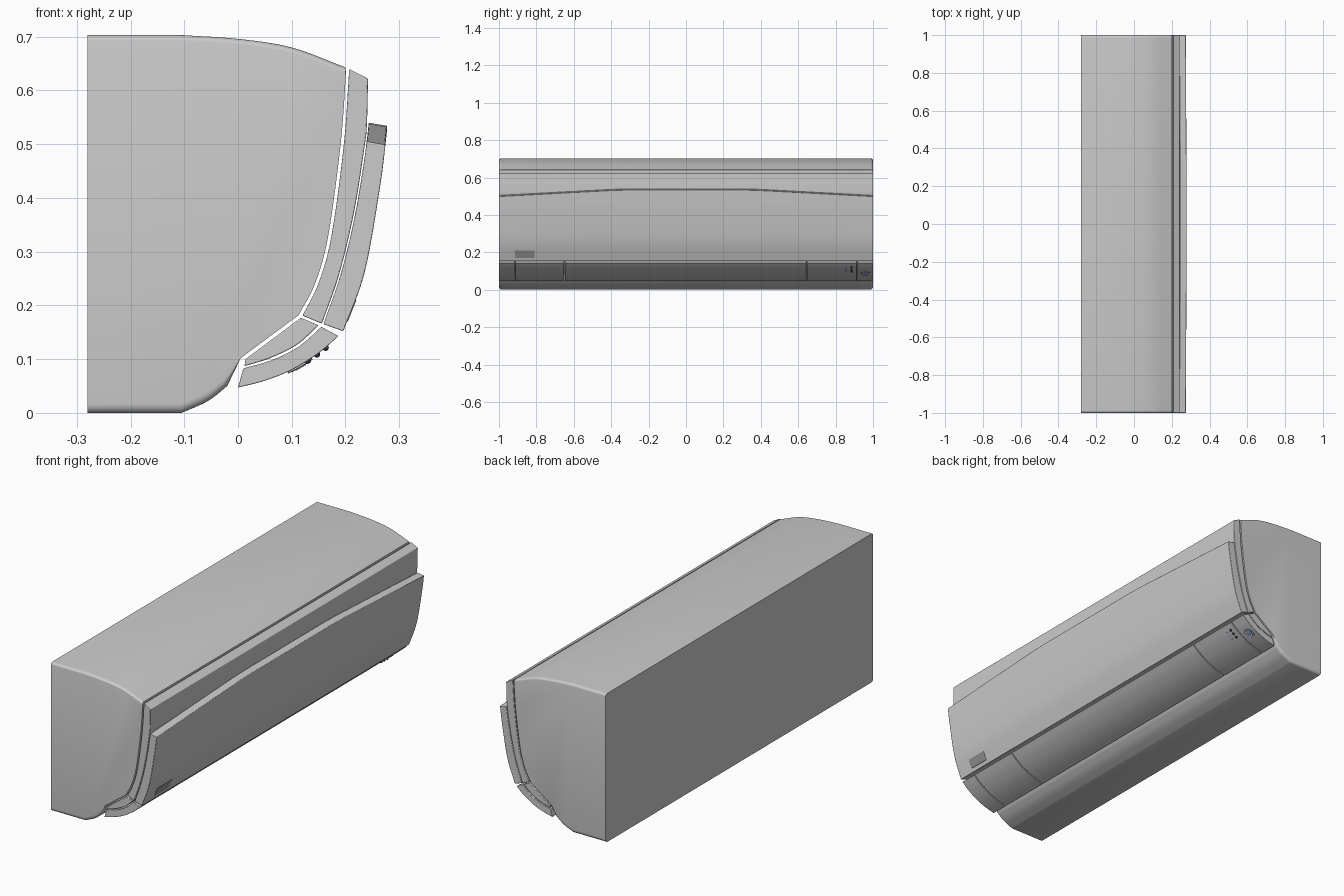
import bpy, bmesh, math
from mathutils import Vector

if "Cube" in bpy.data.objects:
    bpy.data.objects.remove(bpy.data.objects["Cube"])


def material(name, rgb):
    m = bpy.data.materials.new(name)
    m.diffuse_color = (*rgb, 1)
    m.use_nodes = True
    m.node_tree.nodes["Principled BSDF"].inputs["Base Color"].default_value = m.diffuse_color
    return m


BLUE = material("blue", (0.2, 0.35, 0.85))
DARK = material("dark", (0.04, 0.04, 0.05))
PLATE = material("plate_grey", (0.3, 0.3, 0.3))


def spline(pts, n=6):
    """Catmull-Rom curve through (x, z) points."""
    p = [Vector(q) for q in pts]
    p = [2 * p[0] - p[1]] + p + [2 * p[-1] - p[-2]]
    out = []
    for i in range(1, len(p) - 2):
        a, b, c, d = p[i - 1:i + 3]
        for k in range(n):
            t = k / n
            out.append(0.5 * (2 * b + (c - a) * t + (2 * a - 5 * b + 4 * c - d) * t * t
                              + (3 * b - a - 3 * c + d) * t ** 3))
    return out + [p[-2]]


def finish(ob, bevel=0, mat=None):
    bpy.context.collection.objects.link(ob)
    if mat:
        ob.data.materials.append(mat)
    bpy.ops.object.select_all(action='DESELECT')
    bpy.context.view_layer.objects.active = ob
    ob.select_set(True)
    bpy.ops.object.shade_smooth_by_angle(angle=math.radians(35))
    if bevel:
        b = ob.modifiers.new("soft_edges", 'BEVEL')
        b.width, b.segments, b.limit_method = bevel, 2, 'ANGLE'
        b.angle_limit = math.radians(45)


def loft(name, rings, bevel=0, mat=None):
    """Skin a list of (y, section) rings and cap both ends."""
    bm = bmesh.new()
    vs = [[bm.verts.new((q[0], y, q[1])) for q in sec] for y, sec in rings]
    n = len(vs[0])
    for a, b in zip(vs, vs[1:]):
        for i in range(n):
            j = (i + 1) % n
            bm.faces.new((a[i], a[j], b[j], b[i]))
    bm.faces.new(vs[0])
    bm.faces.new(vs[-1][::-1])
    bmesh.ops.recalc_face_normals(bm, faces=bm.faces[:])
    me = bpy.data.meshes.new(name)
    bm.to_mesh(me)
    bm.free()
    finish(bpy.data.objects.new(name, me), bevel, mat)


def x_at(curve, z):
    """x of a curve (falling in z) at height z."""
    for a, b in zip(curve, curve[1:]):
        if a[1] >= z >= b[1]:
            return a[0] + (b[0] - a[0]) * (a[1] - z) / max(a[1] - b[1], 1e-6)
    return curve[0][0] if z > curve[0][1] else curve[-1][0]


# Main body: rounded top, curved front, rounded end edges
top = [Vector((-0.28, 0.703))] + spline([(-0.105, 0.703), (0, 0.696), (0.1, 0.68), (0.2, 0.643)])
front = spline([(0.201, 0.63), (0.191, 0.5), (0.168, 0.33), (0.144, 0.242), (0.113, 0.182)])
front.append(Vector((0.005, 0.102)))
bottom = spline([(-0.02, 0.05), (-0.056, 0.022), (-0.105, 0.0)]) + [Vector((-0.28, 0.0))]


def body_section(k):
    return ([p - Vector((0, 0.010 * k)) for p in top] + front
            + [p + Vector((0, 0.018 * k)) for p in bottom])


half = []
for s in range(6):
    a = s / 5 * math.pi / 2
    half.append((0.986 + 0.014 * math.sin(a), body_section(1 - math.cos(a))))
loft("main_body", [(-y, sec) for y, sec in half[::-1]] + half)

# Inner front panel, separated from the body by a narrow gap
inner_back = spline([(0.207, 0.640), (0.197, 0.5), (0.174, 0.33), (0.150, 0.242), (0.120, 0.181)])
seam = spline([(0.242, 0.622), (0.240, 0.54), (0.236, 0.499), (0.216, 0.374),
               (0.188, 0.257), (0.156, 0.166)])
loft("inner_front_panel", [(y, inner_back + seam[::-1]) for y in (-1, 1)], 0.002)

# Outer front panel: top edge slopes down towards both ends
outer = spline([(0.278, 0.535), (0.2745, 0.5), (0.2635, 0.415), (0.2356, 0.261), (0.196, 0.152)])


def outer_section(z_top):
    n, pts = 18, []
    for i in range(n + 1):
        z = z_top - 0.006 + (0.152 - z_top + 0.006) * i / n
        pts.append((x_at(outer, z), z))
    for i in range(n + 1):
        z = 0.165 + (z_top - 0.165) * i / n
        pts.append((x_at(seam, z) + 0.003, z))
    return pts


tops = [(-1, 0.505), (-0.46, 0.534), (-0.38, 0.538), (-0.3, 0.540)]
tops += [(-y, z) for y, z in tops[::-1]]
loft("outer_front_panel", [(y, outer_section(z)) for y, z in tops], 0.002)

# Plain badge plate following the outer panel
zs = [0.21, 0.20, 0.19, 0.18, 0.17]
badge = [(x_at(outer, z) + 0.0015, z) for z in zs] + [(x_at(outer, z) - 0.002, z) for z in zs[::-1]]
loft("badge_plate", [(-0.915, badge), (-0.81, badge)], 0, PLATE)

# Lower inner strip behind the flaps
strip = spline([(0.012, 0.087), (0.06, 0.102), (0.11, 0.127), (0.150, 0.163)])
strip += [Vector((0.117, 0.177)), Vector((0.014, 0.100))]
loft("lower_inner_strip", [(-1, strip), (1, strip)], 0.002)

# Lower air flaps, split along the length
flap_out = [(0.0, 0.047), (0.05, 0.060), (0.1, 0.080), (0.15, 0.111), (0.187, 0.143)]
flap_in = [(0.155, 0.160), (0.113, 0.1235), (0.062, 0.098), (0.010, 0.083)]
flap = spline(flap_out) + spline(flap_in)
cuts = [-1, -0.915, -0.65, 0.645, 0.915, 1]
names = ["left_end_cap", "left_flap", "centre_flap", "right_flap", "right_end_cap"]
for name, a, b in zip(names, cuts, cuts[1:]):
    loft(name, [(a + (0.002 if a > -1 else 0), flap),
                (b - (0.002 if b < 1 else 0), flap)], 0.0015)

# Controls on the flap surface
flap_curve = spline(flap_out)[::-1]


def disc(name, x, y, r, h, mat=None, dome=False):
    i = min(range(len(flap_curve) - 1), key=lambda k: abs(flap_curve[k][0] - x))
    d = flap_curve[i] - flap_curve[i + 1]
    nrm = Vector((d[1], 0, -d[0])).normalized()
    z = flap_curve[i][1] + d[1] / d[0] * (x - flap_curve[i][0])
    bm = bmesh.new()
    if dome:
        bmesh.ops.create_uvsphere(bm, u_segments=16, v_segments=8, radius=r)
    else:
        bmesh.ops.create_cone(bm, cap_ends=True, segments=32, radius1=r, radius2=r, depth=2 * h)
    me = bpy.data.meshes.new(name)
    bm.to_mesh(me)
    bm.free()
    ob = bpy.data.objects.new(name, me)
    ob.location = (x, y, z)
    ob.rotation_euler = nrm.to_track_quat('Z', 'Y').to_euler()
    finish(ob, 0, mat)


disc("button_ring", 0.115, 0.957, 0.026, 0.0025)
disc("button_groove", 0.115, 0.957, 0.021, 0.003, DARK)
disc("button_face", 0.115, 0.957, 0.019, 0.004)
disc("button_light", 0.115, 0.957, 0.011, 0.005, BLUE)
for i, x in enumerate((0.130, 0.147, 0.163)):
    disc(f"indicator_{i + 1}", x, 0.884, 0.006, 0, DARK, True)
    disc(f"indicator_mark_{i + 1}", x, 0.855, 0.004, 0.001, BLUE)
